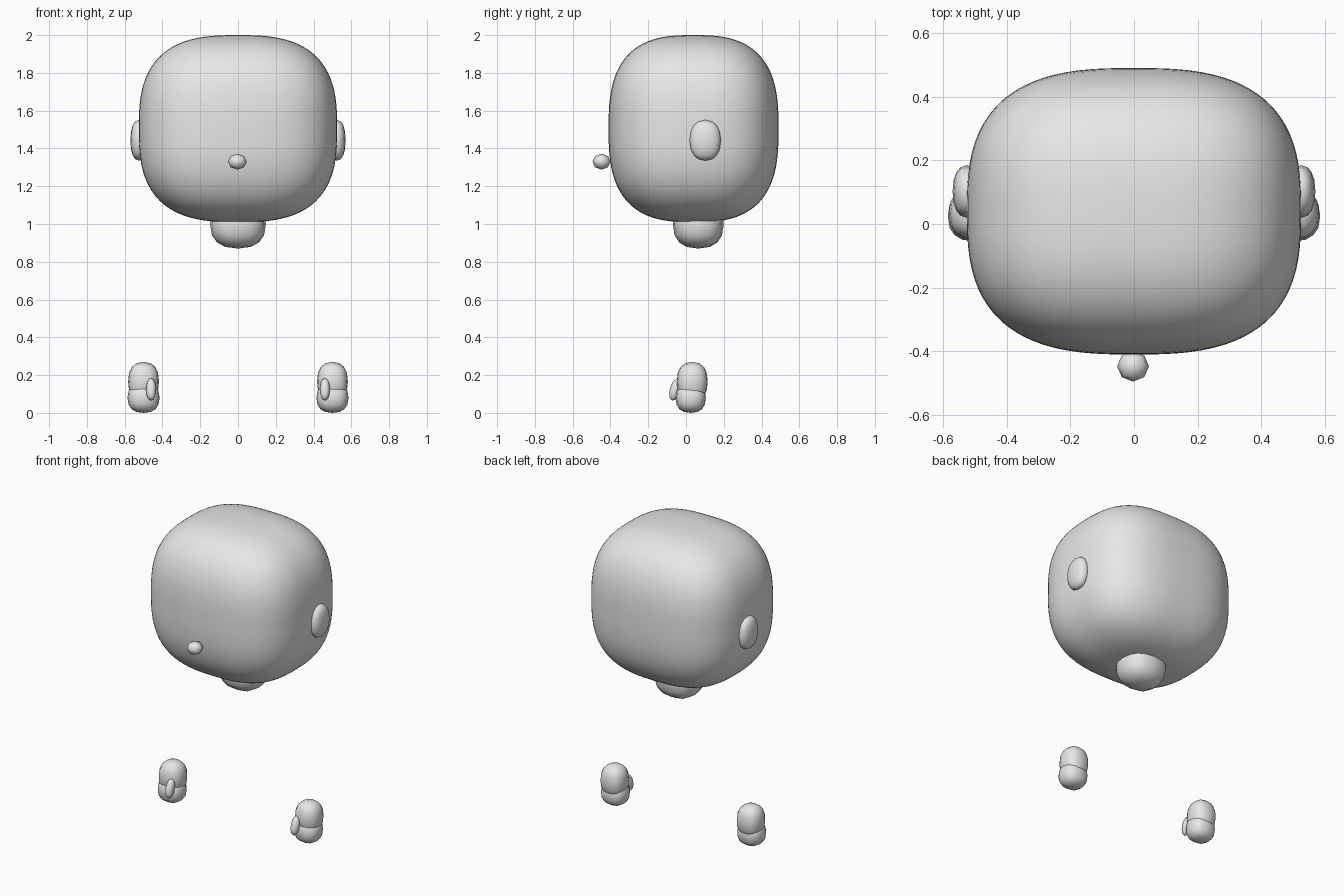
import bpy
import bmesh
from mathutils import Matrix, Vector

cube = bpy.data.objects.get("Cube")
if cube:
    bpy.data.objects.remove(cube, do_unlink=True)

grey = bpy.data.materials.new("plain grey")
grey.use_nodes = True
colour = (0.8, 0.8, 0.8, 1)
grey.diffuse_color = colour
grey.node_tree.nodes["Principled BSDF"].inputs["Base Color"].default_value = colour


def blob(name, centre, radii, cuts=3, power=2.2, tilt=0.0):
    """Rounded box: a subdivided cube pushed onto a superellipsoid."""
    bm = bmesh.new()
    bmesh.ops.create_cube(bm, size=2)
    bmesh.ops.subdivide_edges(bm, edges=bm.edges[:], cuts=cuts, use_grid_fill=True)
    for v in bm.verts:
        v.co /= sum(abs(c) ** power for c in v.co) ** (1 / power)
        v.co = Vector(c * r for c, r in zip(v.co, radii))
    bmesh.ops.rotate(bm, verts=bm.verts[:], cent=(0, 0, 0),
                     matrix=Matrix.Rotation(tilt, 3, "X"))
    bmesh.ops.translate(bm, verts=bm.verts[:], vec=centre)
    bmesh.ops.recalc_face_normals(bm, faces=bm.faces[:])
    for f in bm.faces:
        f.smooth = True
    mesh = bpy.data.meshes.new(name)
    bm.to_mesh(mesh)
    bm.free()
    mesh.materials.append(grey)
    obj = bpy.data.objects.new(name, mesh)
    bpy.context.collection.objects.link(obj)
    return obj


# Head, neck and nose
blob("head", (0, 0.04, 1.505), (0.525, 0.45, 0.495), cuts=23, power=2.8)
blob("neck", (0, 0.065, 1.0), (0.148, 0.135, 0.13), power=2.4)
blob("nose", (-0.003, -0.447, 1.33), (0.05, 0.048, 0.042), cuts=1, power=2)

# Ears and floating hands on both sides
for side, label in ((1, "left"), (-1, "right")):
    blob(label + "_ear", (side * 0.525, 0.102, 1.443), (0.045, 0.083, 0.108))
    blob(label + "_hand", (side * 0.5, 0.033, 0.165), (0.082, 0.082, 0.105), power=2.4)
    blob(label + "_fingers", (side * 0.5, 0.025, 0.08), (0.085, 0.08, 0.08), power=2.4)
    blob(label + "_thumb", (side * 0.46, -0.055, 0.125), (0.027, 0.03, 0.062),
         power=2, tilt=-0.3)
